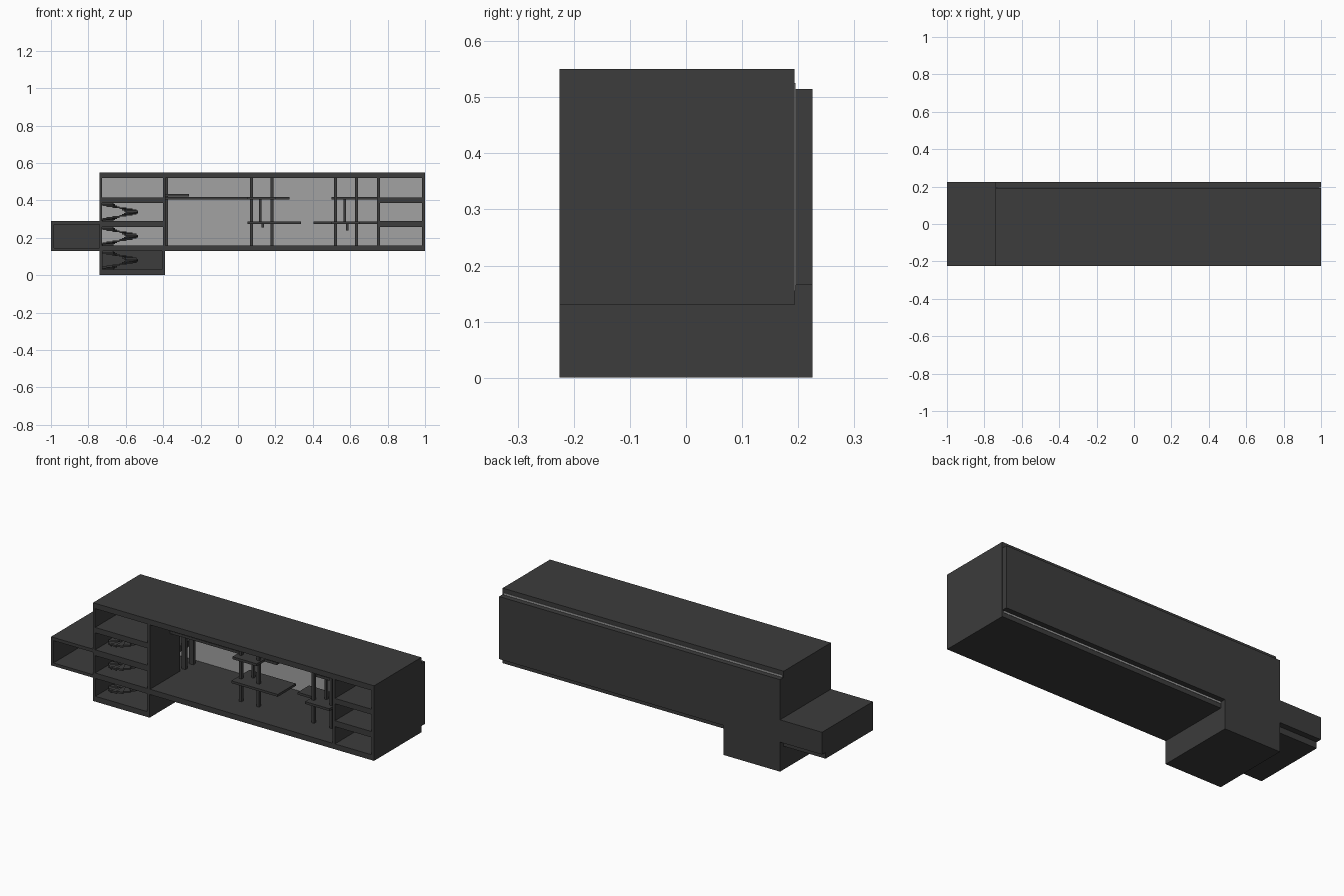
import bpy, bmesh, math

if "Cube" in bpy.data.objects:
    bpy.data.objects.remove(bpy.data.objects["Cube"])

def material(name, v):
    m = bpy.data.materials.new(name)
    m.diffuse_color = (v, v, v, 1)
    m.use_nodes = True
    m.node_tree.nodes["Principled BSDF"].inputs["Base Color"].default_value = m.diffuse_color
    return m

DARK = material("dark_grey", 0.045)
LIGHT = material("light_grey", 0.36)

def finish(name, bm, mat):
    bmesh.ops.recalc_face_normals(bm, faces=bm.faces)
    me = bpy.data.meshes.new(name)
    bm.to_mesh(me)
    bm.free()
    me.materials.append(mat)
    ob = bpy.data.objects.new(name, me)
    bpy.context.collection.objects.link(ob)
    return ob

def box(name, x0, x1, y0, y1, z0, z1, mat=DARK):
    bm = bmesh.new()
    bmesh.ops.create_cube(bm, size=1)
    for v in bm.verts:
        v.co = ((x0 + x1) / 2 + v.co.x * (x1 - x0),
                (y0 + y1) / 2 + v.co.y * (y1 - y0),
                (z0 + z1) / 2 + v.co.z * (z1 - z0))
    return finish(name, bm, mat)

F, M, B = -0.225, 0.193, 0.225   # front, step and back depths
L, R, T = -0.74, 1.0, -0.39      # hall left, hall right, tower right

# main hall shell
box("roof", L, R, F, M, 0.52, 0.55)
box("hall_floor", L, R, F, M, 0.13, 0.16)
box("right_wall", 0.985, R, F, M, 0.16, 0.52)
box("tower_left_wall", L, -0.727, F, M, 0.16, 0.52)
box("hall_back_wall", L, R, M + 0.002, B, 0.165, 0.515)
box("back_pane", L + 0.01, R - 0.01, M - 0.001, M + 0.002, 0.155, 0.525, LIGHT)

# lower room
box("lower_floor", L, T, F, B, 0, 0.03)
box("lower_left_wall", L, L + 0.015, F, B, 0.03, 0.13)
box("lower_right_wall", T - 0.015, T, F, B, 0.03, 0.13)
box("lower_back_wall", L, T, M, B, 0.03, 0.165)

# left annex room
box("annex_floor", -1, L, F, M, 0.13, 0.147)
box("annex_roof", -1, L, F, M, 0.272, 0.29)
box("annex_left_wall", -1, -0.985, F, M, 0.147, 0.272)
box("annex_back_wall", -1, L, M, B, 0.165, 0.29)
box("annex_back_sill", -1, L, M - 0.01, M, 0.147, 0.272)

# storey slabs in the tower and in the right hand rooms
for i, (z0, z1) in enumerate([(0.257, 0.29), (0.385, 0.415)]):
    box(f"tower_storey_{i}", -0.727, -0.4, F, M, z0, z1)
    box(f"right_storey_{i}", 0.755, 0.985, F, M, z0, z1)

# partitions
box("tower_partition", -0.402, -0.387, F, 0.04, 0.16, 0.52)
box("right_partition", 0.742, 0.758, F, M, 0.16, 0.52)
for i, y in enumerate((0.07, 0.14)):
    box(f"partition_post_{i}", -0.4, -0.375, y, y + 0.02, 0.16, 0.52)

# hall columns
for i, x in enumerate((0.072, 0.182, 0.522, 0.633)):
    box(f"column_{i}", x - 0.008, x + 0.008, -0.084, -0.066, 0.16, 0.52)

# platforms and their hangers
box("upper_gallery", -0.387, 0.275, -0.05, 0.05, 0.405, 0.419)
box("upper_landing", 0.05, 0.2, -0.12, -0.05, 0.405, 0.419)
box("gallery_step", -0.387, -0.262, -0.05, 0.05, 0.42, 0.434)
box("lower_platform", 0.05, 0.337, -0.13, 0.03, 0.275, 0.288)
box("right_low_platform", 0.405, 0.745, -0.05, 0.05, 0.275, 0.288)
box("right_low_landing", 0.5, 0.65, -0.12, -0.05, 0.275, 0.288)
box("right_high_platform", 0.5, 0.745, -0.05, 0.05, 0.405, 0.419)
for i, (x, z) in enumerate([(0.118, 0.255), (0.57, 0.24)]):
    box(f"hanger_{i}", x - 0.007, x + 0.007, -0.04, -0.025, 0.28, 0.41)
    box(f"hanger_foot_{i}", x + 0.007, x + 0.022, -0.04, -0.025, z, 0.28)

# spiral stair made of wedge treads, one turn per storey
def spiral(name, z0, z1, n=16, cx=-0.633, cy=-0.075, ri=0.035, ro=0.098):
    bm = bmesh.new()
    rise = (z1 - z0) / n
    for i in range(n):
        a0 = math.pi + math.tau * i / n
        a1 = a0 + math.tau / n
        vs = [bm.verts.new((cx + r * math.cos(a), cy + r * math.sin(a), z0 + i * rise))
              for r, a in ((ri, a0), (ro, a0), (ro, a1), (ri, a1))]
        face = bm.faces.new(vs)
        ext = bmesh.ops.extrude_face_region(bm, geom=[face], use_keep_orig=True)
        top = [g for g in ext["geom"] if isinstance(g, bmesh.types.BMVert)]
        bmesh.ops.translate(bm, verts=top, vec=(0, 0, rise * 1.6))
    return finish(name, bm, DARK)

for i, (z0, z1) in enumerate([(0.03, 0.127), (0.16, 0.254), (0.29, 0.382)]):
    spiral(f"spiral_stair_{i}", z0, z1)
